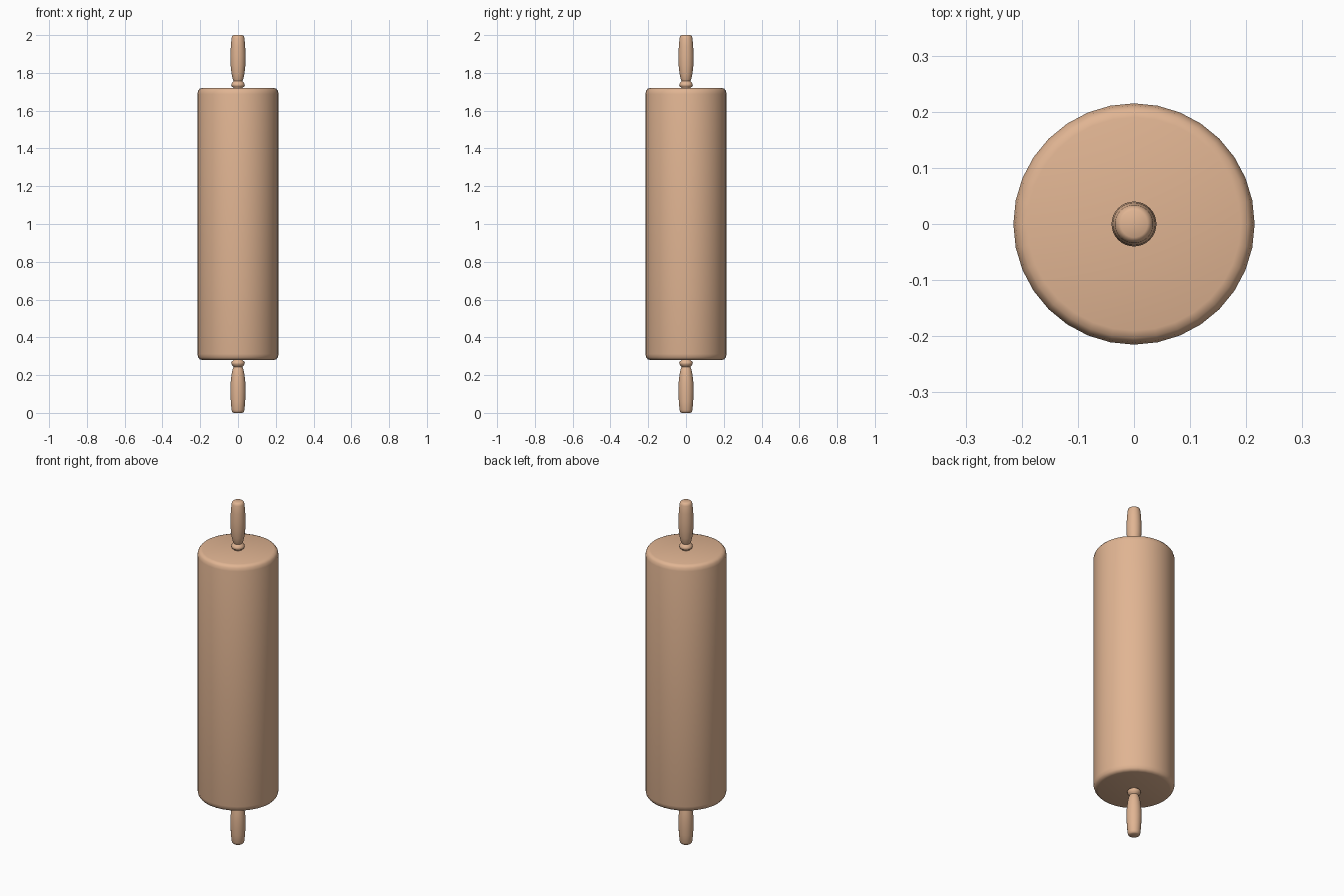
import bpy, bmesh, math

if "Cube" in bpy.data.objects:
    bpy.data.objects.remove(bpy.data.objects["Cube"])


def material(name, color):
    m = bpy.data.materials.new(name)
    m.diffuse_color = color
    m.use_nodes = True
    m.node_tree.nodes["Principled BSDF"].inputs["Base Color"].default_value = m.diffuse_color
    return m


def lathe(name, profile, mat, sides=32):
    """Revolve (radius, z) points around z; a zero radius closes the end."""
    bm = bmesh.new()
    verts = [bm.verts.new((r, 0, z)) for r, z in profile]
    edges = [bm.edges.new(pair) for pair in zip(verts, verts[1:])]
    bmesh.ops.spin(bm, geom=verts + edges, axis=(0, 0, 1), cent=(0, 0, 0),
                   angle=math.tau, steps=sides, use_merge=True)
    bmesh.ops.remove_doubles(bm, verts=bm.verts, dist=1e-5)
    bmesh.ops.recalc_face_normals(bm, faces=bm.faces)
    mesh = bpy.data.meshes.new(name)
    bm.to_mesh(mesh)
    bm.free()
    mesh.materials.append(mat)
    obj = bpy.data.objects.new(name, mesh)
    bpy.context.collection.objects.link(obj)
    bpy.ops.object.select_all(action='DESELECT')
    obj.select_set(True)
    bpy.context.view_layer.objects.active = obj
    bpy.ops.object.shade_smooth_by_angle(angle=math.radians(50))
    return obj


def mirrored(profile):
    """Flip a profile about the mid height z = 1."""
    return [(r, 2 - z) for r, z in reversed(profile)]


wood = material("wood", (0.75, 0.46, 0.29, 1))

# Main roller with softly rounded rims
rim = [(0, 1.72), (0.19, 1.72), (0.203, 1.716), (0.211, 1.706), (0.215, 1.688)]
lathe("roller", rim + mirrored(rim), wood)

# Turned handle: rounded tip, swelling grip, narrow neck, bead at the roller
handle = [(0, 2.0), (0.024, 2.0), (0.030, 1.996), (0.034, 1.985),
          (0.038, 1.94), (0.040, 1.89), (0.039, 1.84), (0.034, 1.795),
          (0.028, 1.767), (0.023, 1.756), (0.029, 1.750), (0.035, 1.742),
          (0.036, 1.735), (0.033, 1.728), (0.025, 1.722), (0.022, 1.70), (0, 1.70)]
lathe("top_handle", handle, wood)
lathe("bottom_handle", mirrored(handle), wood)
